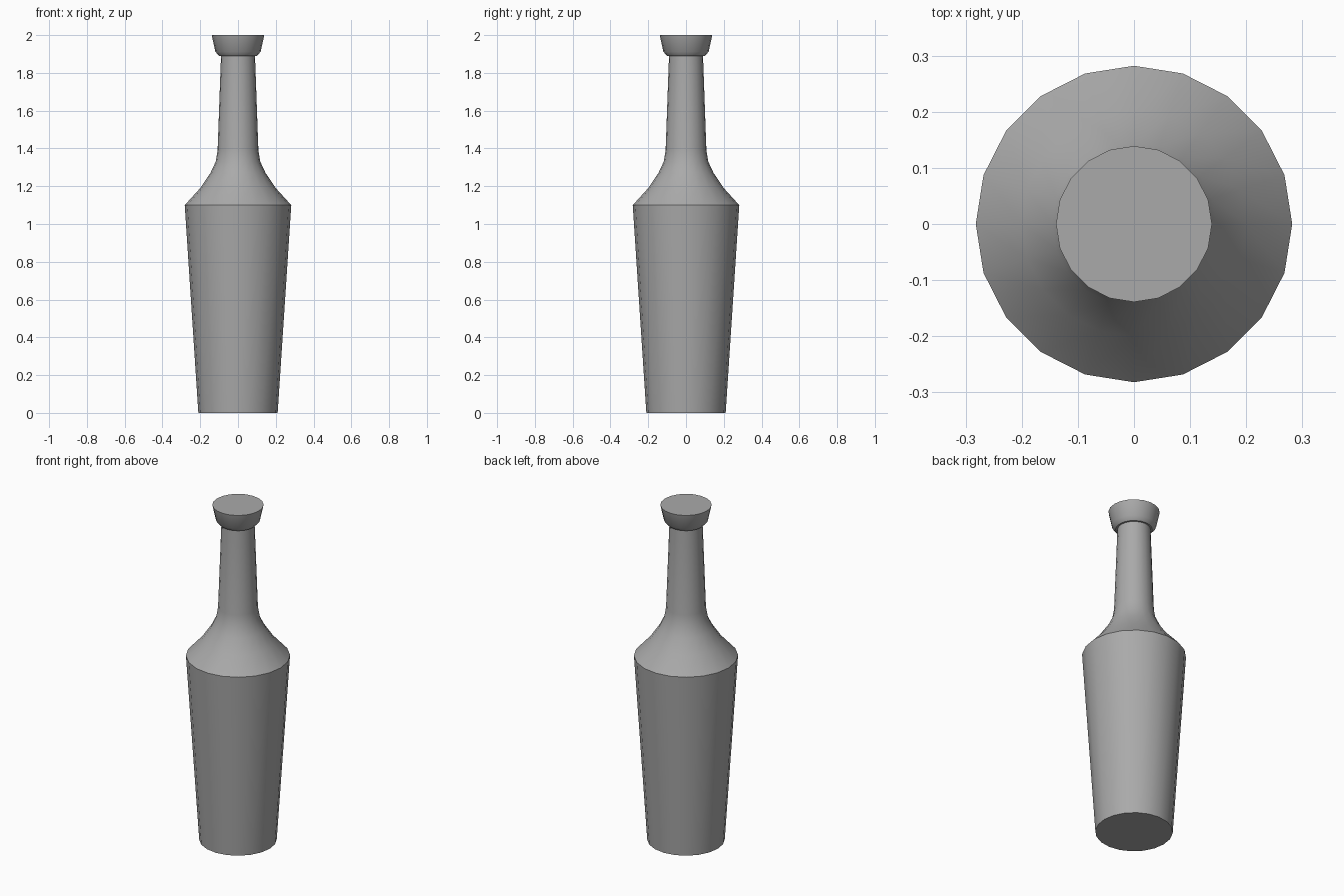
import bpy
import math

cube = bpy.data.objects.get("Cube")
if cube:
    bpy.data.objects.remove(cube, do_unlink=True)

SIDES = 20

grey = bpy.data.materials.new("plain grey")
grey.use_nodes = True
colour = (0.4, 0.4, 0.4, 1)
grey.diffuse_color = colour
grey.node_tree.nodes["Principled BSDF"].inputs["Base Color"].default_value = colour


def lathe(name, profile):
    """Turn a (radius, height) profile into a closed solid of revolution."""
    verts = [(r * math.cos(math.tau * i / SIDES), r * math.sin(math.tau * i / SIDES), z)
             for r, z in profile for i in range(SIDES)]
    faces = [(k * SIDES + i, k * SIDES + (i + 1) % SIDES,
              (k + 1) * SIDES + (i + 1) % SIDES, (k + 1) * SIDES + i)
             for k in range(len(profile) - 1) for i in range(SIDES)]
    faces.append(tuple(reversed(range(SIDES))))
    faces.append(tuple(range(len(verts) - SIDES, len(verts))))
    mesh = bpy.data.meshes.new(name)
    mesh.from_pydata(verts, [], faces)
    mesh.materials.append(grey)
    obj = bpy.data.objects.new(name, mesh)
    bpy.context.collection.objects.link(obj)
    bpy.ops.object.select_all(action="DESELECT")
    obj.select_set(True)
    bpy.context.view_layer.objects.active = obj
    bpy.ops.object.shade_smooth_by_angle(angle=math.radians(30))
    return obj


# Tapered body, curved shoulder and slim neck
lathe("bottle", [(0.21, 0), (0.282, 1.1), (0.2, 1.19), (0.146, 1.27),
                 (0.118, 1.33), (0.108, 1.39), (0.09, 1.89)])

# Flared stopper with a chamfered underside
lathe("stopper", [(0.1, 1.89), (0.12, 1.912), (0.139, 2.0)])
